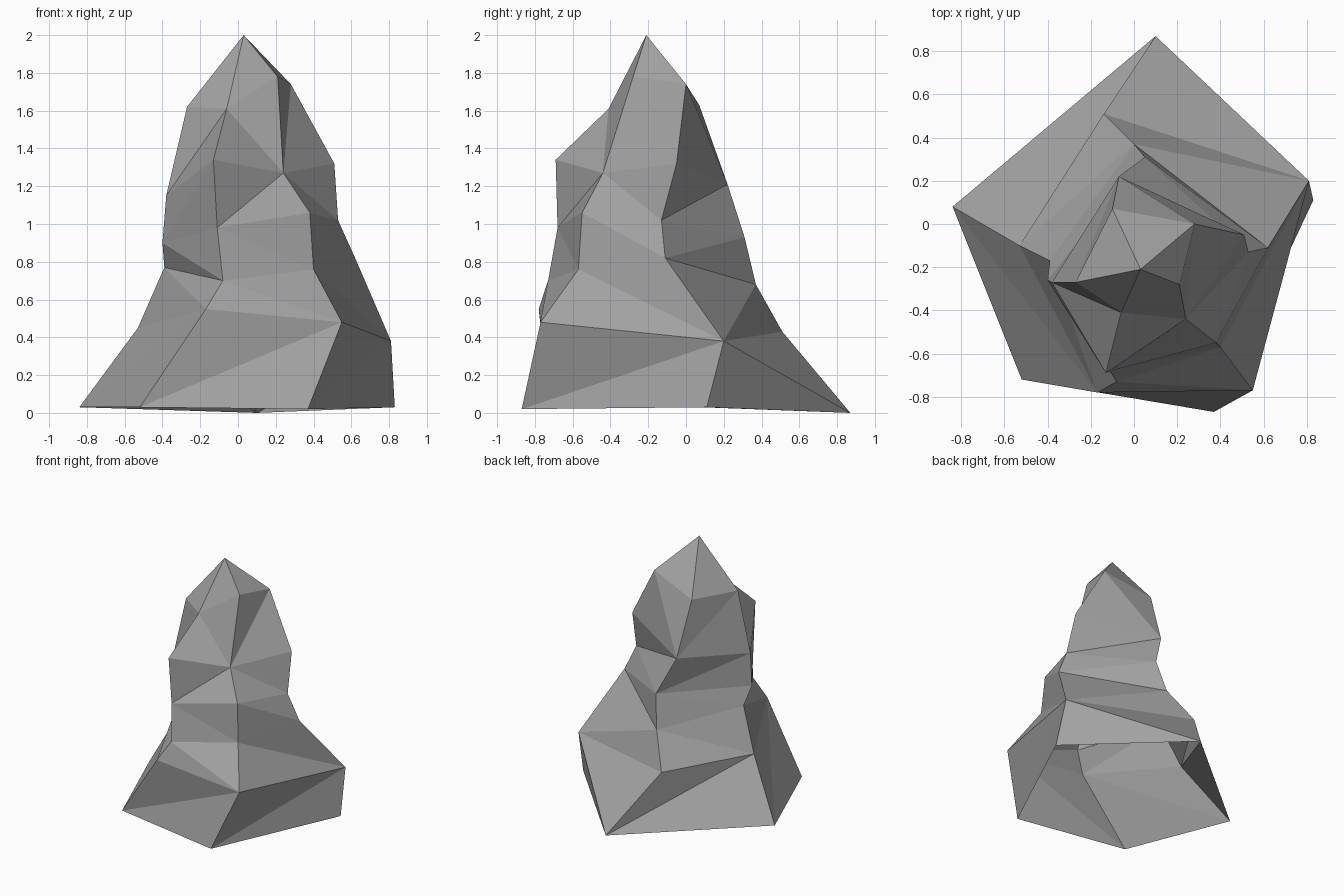
import bpy
import bmesh

# Remove the default object only
default_cube = bpy.data.objects.get("Cube")
if default_cube:
    bpy.data.objects.remove(default_cube, do_unlink=True)


def make_material(name, colour):
    material = bpy.data.materials.new(name)
    material.use_nodes = True
    material.diffuse_color = colour
    material.node_tree.nodes["Principled BSDF"].inputs["Base Color"].default_value = colour
    return material


def loft_facets(name, rings, tip, folds, material):
    """Skin five-sided rings with triangles, choosing the fold of each quad, and close with a tip."""
    bm = bmesh.new()
    loops = [[bm.verts.new(point) for point in ring] for ring in rings]
    count = len(loops[0])
    for lower, upper, fold_row in zip(loops, loops[1:], folds):
        for i in range(count):
            j = (i + 1) % count
            if fold_row[i] == "R":      # fold rises to the right
                bm.faces.new((lower[i], lower[j], upper[j]))
                bm.faces.new((lower[i], upper[j], upper[i]))
            else:                       # fold rises to the left
                bm.faces.new((lower[i], lower[j], upper[i]))
                bm.faces.new((lower[j], upper[j], upper[i]))
    apex = bm.verts.new(tip)
    for i in range(count):
        bm.faces.new((loops[-1][i], loops[-1][(i + 1) % count], apex))

    mesh = bpy.data.meshes.new(name)
    bm.to_mesh(mesh)
    bm.free()
    mesh.materials.append(material)
    mesh.shade_flat()
    rock = bpy.data.objects.new(name, mesh)
    bpy.context.collection.objects.link(rock)
    return rock


stone_grey = make_material("stone_grey", (0.36, 0.36, 0.36, 1.0))

# Irregular pentagon cross-sections: left flank, two front corners, right flank, back
foot = [(-.84, .08, .03), (-.52, -.72, .03), (.37, -.87, .02), (.83, .11, .03), (.1, .87, 0)]
skirt = [(-.53, -.1, .45), (-.17, -.78, .55), (.55, -.77, .48), (.81, .2, .38), (-.14, .51, .43)]
waist = [(-.39, -.17, .77), (-.08, -.73, .7), (.4, -.57, .76), (.62, -.11, .82), (0, .37, .68)]
chest = [(-.4, -.26, .9), (-.11, -.68, .98), (.38, -.55, 1.06), (.53, -.13, 1.02), (.05, .31, .93)]
shoulder = [(-.38, -.27, 1.15), (-.13, -.69, 1.34), (.24, -.44, 1.27), (.51, -.05, 1.32), (-.07, .22, 1.21)]
crown = [(-.27, -.27, 1.62), (-.06, -.41, 1.61), (.21, -.28, 1.78), (.28, 0, 1.74), (-.1, .07, 1.63)]

# Rock spire, open underneath
loft_facets(
    "rock_spire",
    rings=[foot, skirt, waist, chest, shoulder, crown],
    tip=(.03, -.21, 2),
    folds=["RRRLR", "LLLRL", "LLLRL", "RRLRR", "RLRLR"],
    material=stone_grey,
)
